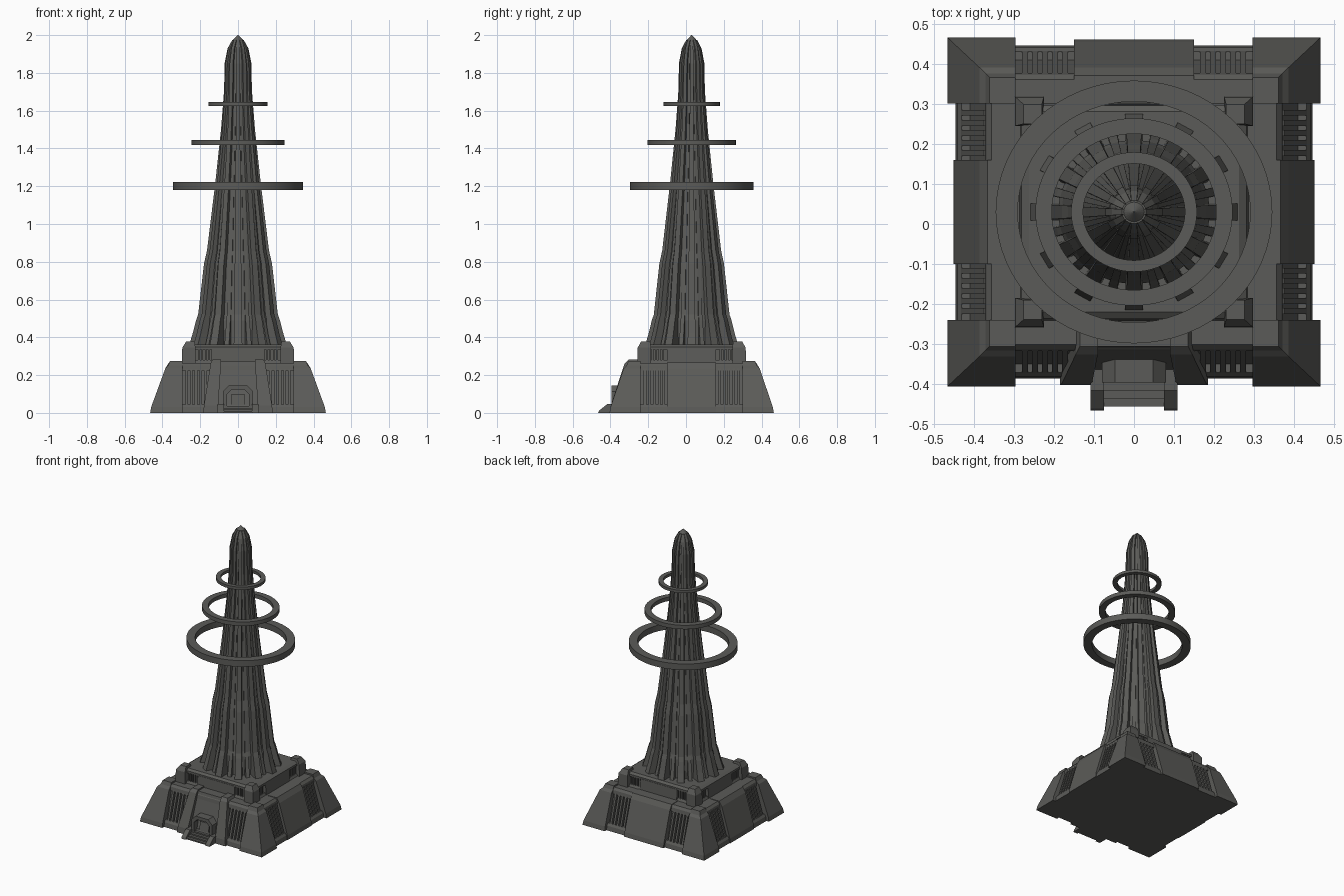
import bpy, bmesh, math
from mathutils import Matrix, Vector

cube = bpy.data.objects.get("Cube")
if cube:
    bpy.data.objects.remove(cube, do_unlink=True)

CY = 0.03          # the tower stands slightly behind the origin
SQUASH = 0.95      # plan is a little shallower than it is wide

stone = bpy.data.materials.new("dark_grey_stone")
stone.use_nodes = True
GREY = (0.105, 0.105, 0.098, 1)
stone.diffuse_color = GREY
stone.node_tree.nodes["Principled BSDF"].inputs["Base Color"].default_value = GREY


def finish(name, bm, smooth=False, bevel=0):
    bmesh.ops.recalc_face_normals(bm, faces=bm.faces)
    me = bpy.data.meshes.new(name)
    bm.to_mesh(me)
    bm.free()
    me.materials.append(stone)
    ob = bpy.data.objects.new(name, me)
    bpy.context.collection.objects.link(ob)
    ob.location.y = CY
    if bevel:
        mod = ob.modifiers.new("Bevel", "BEVEL")
        mod.width, mod.segments = bevel, 1
    if smooth:
        bpy.ops.object.select_all(action="DESELECT")
        ob.select_set(True)
        bpy.context.view_layer.objects.active = ob
        bpy.ops.object.shade_smooth_by_angle(angle=math.radians(35))
    return ob


def add_loft(bm, sections, matrix=Matrix()):
    """Stack of rectangles (x0, x1, y0, y1, z) joined into a solid."""
    rows = []
    for x0, x1, y0, y1, z in sections:
        corners = ((x0, y0), (x1, y0), (x1, y1), (x0, y1))
        rows.append([bm.verts.new(matrix @ Vector((x, y, z))) for x, y in corners])
    for a, b in zip(rows, rows[1:]):
        for i in range(4):
            j = (i + 1) % 4
            bm.faces.new((a[i], a[j], b[j], b[i]))
    bm.faces.new(rows[0][::-1])
    bm.faces.new(rows[-1])


def loft(name, sections, bevel=0):
    bm = bmesh.new()
    add_loft(bm, sections)
    return finish(name, bm, bevel=bevel)


def tier(name, sections, bevel=0):
    return loft(name, [(-x, x, -y, y, z) for x, y, z in sections], bevel)


def four_corners(name, sections, bevel=0):
    bm = bmesh.new()
    for sx in (1, -1):
        for sy in (1, -1):
            add_loft(bm, sections, Matrix.Diagonal((sx, sy, 1, 1)))
    return finish(name, bm, bevel=bevel)


def lathe(name, profile, sides, smooth=False, closed=False):
    bm = bmesh.new()
    rows = []
    for r, z in profile:
        rows.append([bm.verts.new((r * math.cos(t), r * math.sin(t) * SQUASH, z))
                     for t in (math.tau * i / sides for i in range(sides))])
    pairs = list(zip(rows, rows[1:])) + ([(rows[-1], rows[0])] if closed else [])
    for a, b in pairs:
        for i in range(sides):
            j = (i + 1) % sides
            bm.faces.new((a[i], a[j], b[j], b[i]))
    if not closed:
        bm.faces.new(rows[0])
        bm.faces.new(rows[-1])
    return finish(name, bm, smooth)


# Lower tier: plinth, recessed sloping walls and overhanging cornice
tier("plinth", [(0.445, 0.415, 0), (0.44, 0.41, 0.03), (0.43, 0.40, 0.045)])
tier("lower_wall", [(0.415, 0.385, 0.02), (0.36, 0.33, 0.24)])
tier("cornice", [(0.372, 0.347, 0.225), (0.368, 0.343, 0.25), (0.355, 0.33, 0.265)])
four_corners("corner_buttresses", [
    (0.295, 0.465, 0.27, 0.435, 0), (0.295, 0.46, 0.27, 0.43, 0.03),
    (0.295, 0.385, 0.27, 0.36, 0.235), (0.295, 0.37, 0.27, 0.345, 0.25),
    (0.295, 0.36, 0.27, 0.335, 0.275)])

# Vertical slats on every lower wall
bm = bmesh.new()
for sign in (1, -1):
    for k in range(5):
        p = sign * (0.172 + 0.025 * k)
        for face in (1, -1):
            flip = Matrix.Diagonal((1, face, 1, 1))
            add_loft(bm, [(p - 0.007, p + 0.007, 0.35, 0.402, 0.04),
                          (p - 0.007, p + 0.007, 0.31, 0.345, 0.235)], flip)
            q = sign * (0.147 + 0.025 * k)
            flip = Matrix.Diagonal((face, 1, 1, 1))
            add_loft(bm, [(0.38, 0.432, q - 0.007, q + 0.007, 0.04),
                          (0.34, 0.374, q - 0.007, q + 0.007, 0.235)], flip)
finish("lower_slats", bm)

# Central panels on both sides and the back
for name, s in (("left_panel", 1), ("right_panel", -1)):
    loft(name, [(s * 0.3, s * x, -0.13, 0.13, z)
                for x, z in ((0.45, 0), (0.447, 0.03), (0.385, 0.235), (0.365, 0.268))])
loft("back_panel", [(-0.15, 0.15, 0.25, y, z)
                    for y, z in ((0.43, 0), (0.425, 0.03), (0.36, 0.235), (0.34, 0.268))])

# Entrance: leaning pylons, recessed wall, arch and steps
for name, s in (("left_pylon", 1), ("right_pylon", -1)):
    loft(name, [(s * 0.105, s * 0.185, -0.432, -0.25, 0),
                (s * 0.105, s * 0.18, -0.428, -0.25, 0.04),
                (s * 0.09, s * 0.145, -0.355, -0.25, 0.262),
                (s * 0.09, s * 0.135, -0.335, -0.25, 0.282)])
loft("entrance_wall", [(-0.11, 0.11, -0.405, -0.25, 0),
                       (-0.1, 0.1, -0.335, -0.25, 0.272)])


def arch(name, half, height, y0, y1, inner=0):
    """Chamfered doorway outline; with inner set, a hollow frame."""
    def outline(h, t):
        c = h * 0.4
        return [(-h, 0), (-h, t - c), (-h + c, t), (h - c, t), (h, t - c), (h, 0)]
    bm = bmesh.new()
    outer = outline(half, height)
    hole = outline(half - inner, height - inner)
    rings = [[bm.verts.new((x, y, z)) for x, z in o]
             for y, o in ((y0, hole), (y0, outer), (y1, outer), (y1, hole))]
    for a, b in zip(rings, rings[1:] + rings[:1]):
        for i in range(5):
            bm.faces.new((a[i], a[i + 1], b[i + 1], b[i]))
    for end in (0, 5):
        bm.faces.new([r[end] for r in rings])
    return finish(name, bm)


arch("door_frame", 0.08, 0.145, -0.425, -0.34, 0.022)
loft("door", [(-0.035, 0.035, -0.41, -0.36, 0), (-0.035, 0.035, -0.392, -0.36, 0.1)])
bm = bmesh.new()
for k in range(4):
    y = -0.485 + 0.02 * k
    add_loft(bm, [(-0.078, 0.078, y, -0.39, 0), (-0.078, 0.078, y, -0.39, 0.009 * (k + 1))])
for s in (1, -1):
    add_loft(bm, [(s * 0.075, s * 0.108, -0.495, -0.39, 0),
                  (s * 0.075, s * 0.108, -0.49, -0.39, 0.012),
                  (s * 0.075, s * 0.108, -0.445, -0.39, 0.048)])
finish("steps", bm)

# Upper tier with slats, panels, cap slab and corner blocks
tier("upper_wall", [(0.262, 0.25, 0.26), (0.258, 0.246, 0.345)])
tier("upper_footing", [(0.285, 0.272, 0.262), (0.275, 0.262, 0.28)])
tier("upper_cap", [(0.28, 0.266, 0.335), (0.28, 0.266, 0.35), (0.262, 0.25, 0.362)])
tier("upper_front_back_panels", [(0.14, 0.272, 0.265), (0.14, 0.268, 0.34)])
tier("upper_side_panels", [(0.285, 0.13, 0.265), (0.28, 0.13, 0.34)])
bm = bmesh.new()
for k in range(4):
    p = 0.153 + 0.018 * k
    for s in (1, -1):
        add_loft(bm, [(s * (p - 0.005), s * (p + 0.005), -0.262, 0.262, z) for z in (0.27, 0.34)])
        add_loft(bm, [(-0.274, 0.274, s * (p - 0.005), s * (p + 0.005), z) for z in (0.27, 0.34)])
finish("upper_slats", bm)
four_corners("upper_corner_blocks", [
    (0.225, 0.297, 0.215, 0.288, 0.26), (0.225, 0.295, 0.215, 0.286, 0.345),
    (0.23, 0.275, 0.22, 0.268, 0.377)])

# Tower: tapering core with radial ribs and slimmer fins between them
SPIRE = [(0.262, 0.355), (0.24, 0.42), (0.222, 0.49), (0.211, 0.52), (0.18, 0.79),
         (0.164, 0.86), (0.12, 1.22), (0.09, 1.5), (0.075, 1.69), (0.073, 1.74),
         (0.071, 1.85), (0.055, 1.93), (0.03, 1.975)]
core = [(min(r * 0.86, 0.19), z) for r, z in SPIRE]
lathe("tower_core", core + [(0.002, 2.0)], 24)


def ribs(name, count, offset, reach, width, top):
    bm = bmesh.new()
    for i in range(count):
        turn = (Matrix.Diagonal((1, SQUASH, 1, 1))
                @ Matrix.Rotation(math.tau * (i + offset) / count, 4, "Z"))
        add_loft(bm, [(0.005, min(r * reach, 0.25 * reach + 0.01), -w, w, z)
                      for r, z, w in ((r, z, width * (0.25 + 3.4 * r)) for r, z in SPIRE)
                      if z < top], turn)
    return finish(name, bm)


ribs("main_ribs", 12, 0, 1.0, 0.02, 1.98)
ribs("thin_fins", 12, 0.5, 0.89, 0.011, 1.9)

# Floating rings
for name, outer, inner, z0, z1 in (("large_ring", 0.345, 0.29, 1.18, 1.222),
                                   ("middle_ring", 0.246, 0.205, 1.417, 1.444),
                                   ("small_ring", 0.157, 0.127, 1.626, 1.645)):
    lathe(name, [(inner, z0), (outer, z0), (outer, z1), (inner, z1)], 64, True, True)
